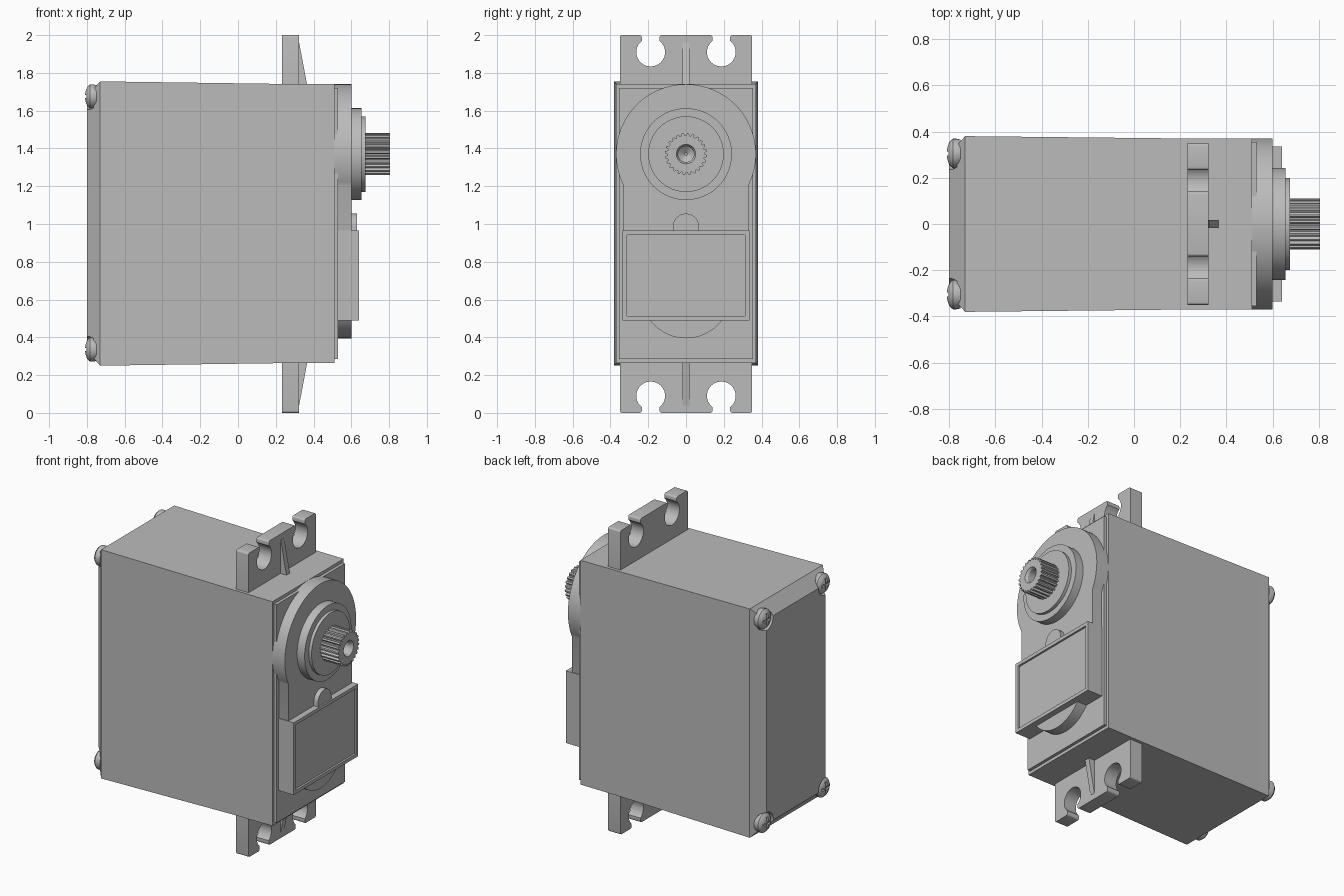
import bpy, bmesh
from math import sin, cos, pi, acos, asin, sqrt

cube = bpy.data.objects.get("Cube")
if cube:
    bpy.data.objects.remove(cube, do_unlink=True)

grey = bpy.data.materials.new("plastic_grey")
grey.use_nodes = True
grey.diffuse_color = (0.5, 0.5, 0.5, 1)
grey.node_tree.nodes["Principled BSDF"].inputs["Base Color"].default_value = (0.5, 0.5, 0.5, 1)


def finish(name, bm, smooth=False):
    bmesh.ops.remove_doubles(bm, verts=bm.verts, dist=1e-5)
    bmesh.ops.recalc_face_normals(bm, faces=bm.faces)
    mesh = bpy.data.meshes.new(name)
    bm.to_mesh(mesh)
    bm.free()
    mesh.materials.append(grey)
    obj = bpy.data.objects.new(name, mesh)
    bpy.context.collection.objects.link(obj)
    if smooth:
        smooth_curves(obj)
    return obj


def smooth_curves(obj):
    bpy.ops.object.select_all(action="DESELECT")
    obj.select_set(True)
    bpy.context.view_layer.objects.active = obj
    bpy.ops.object.shade_smooth_by_angle(angle=pi / 6)


def loft(name, rings, smooth=False):
    """Skin a list of equal-length point rings and cap both ends."""
    bm = bmesh.new()
    rows = [[bm.verts.new(p) for p in ring] for ring in rings]
    n = len(rows[0])
    for a, b in zip(rows, rows[1:]):
        for i in range(n):
            j = (i + 1) % n
            bm.faces.new((a[i], a[j], b[j], b[i]))
    bm.faces.new(rows[0])
    bm.faces.new(rows[-1])
    return finish(name, bm, smooth)


def prism(name, outline, x0, x1, smooth=False):
    """Extrude a (y, z) outline along x."""
    return loft(name, [[(x, y, z) for y, z in outline] for x in (x0, x1)], smooth)


def box(name, x0, x1, y0, y1, z0, z1):
    return prism(name, [(y0, z0), (y1, z0), (y1, z1), (y0, z1)], x0, x1)


def lathe(name, profile, y=0, z=0, n=64):
    """Turn an (x, radius) profile about an axis parallel to x."""
    return loft(name, [[(x, y + r * cos(2 * pi * i / n), z + r * sin(2 * pi * i / n))
                        for i in range(n)] for x, r in profile], True)


def arc(cy, cz, r, a0, a1, n):
    return [(cy + r * cos(a0 + (a1 - a0) * i / n), cz + r * sin(a0 + (a1 - a0) * i / n))
            for i in range(n + 1)]


def cut(obj, cutter):
    """Subtract the cutter for good, then delete it."""
    mod = obj.modifiers.new("cut", "BOOLEAN")
    mod.operation, mod.solver, mod.object = "DIFFERENCE", "EXACT", cutter
    deps = bpy.context.evaluated_depsgraph_get()
    mesh = bpy.data.meshes.new_from_object(obj.evaluated_get(deps))
    obj.modifiers.clear()
    obj.data = mesh
    bpy.data.objects.remove(cutter, do_unlink=True)


# Tapered case with a bevelled back
sections = [(-0.8, 0.305, 0.33, 1.675), (-0.73, 0.38, 0.25, 1.755),
            (0.2, 0.37, 0.263, 1.742), (0.51, 0.37, 0.265, 1.74)]
case = loft("case", [[(x, -h, z0), (x, h, z0), (x, h, z1), (x, -h, z1)]
                     for x, h, z0, z1 in sections])
corners = [(y, z) for y in (-0.305, 0.305) for z in (0.335, 1.675)]
for y, z in corners:
    cut(case, lathe("screw_seat", [(-0.9, 0.07), (-0.765, 0.07)], y, z, 32))
smooth_curves(case)

# Cross-head screws in the back corners
screw = lathe("case_screw", [(-0.75, 0.06), (-0.768, 0.064), (-0.783, 0.064), (-0.796, 0.053),
                             (-0.805, 0.035), (-0.81, 0.012), (-0.81, 0.004)], n=32)
cut(screw, box("slot", -0.9, -0.795, -0.008, 0.008, -0.04, 0.04))
cut(screw, box("slot", -0.9, -0.795, -0.04, 0.04, -0.008, 0.008))
smooth_curves(screw)
for i, (y, z) in enumerate(corners):
    part = screw if i == 0 else bpy.data.objects.new("case_screw", screw.data)
    if i:
        bpy.context.collection.objects.link(part)
    part.location = (0, y, z)

# Front lid, gear cover and motor bulge
box("front_lid", 0.5, 0.53, -0.355, 0.355, 0.285, 1.72)
SHAFT_Z = 1.37
drop = acos(0.33 / 0.37)
cover = arc(0, SHAFT_Z, 0.37, -drop, pi + drop, 72) + [(-0.33, 0.52), (0.33, 0.52)]
prism("gear_cover", cover, 0.505, 0.6, True)
lathe("motor_bulge", [(0.52, 0.238), (0.6, 0.238)], 0, 0.633)

# Motor cover block with a sunken panel and a round tab
block = box("motor_cover", 0.52, 0.64, -0.335, 0.335, 0.49, 0.965)
bm = bmesh.new()
bm.from_mesh(block.data)
front = [f for f in bm.faces if f.normal.x > 0.9]
bmesh.ops.inset_region(bm, faces=front, thickness=0.032)
bmesh.ops.inset_region(bm, faces=front, thickness=0.001, depth=-0.012)
bm.to_mesh(block.data)
bm.free()
tab = arc(0, 0.985, 0.07, 0, pi, 24) + [(-0.07, 0.95), (0.07, 0.95)]
prism("round_tab", tab, 0.58, 0.63, True)

# Stepped bearing collar
lathe("bearing_collar", [(0.59, 0.243), (0.655, 0.243), (0.655, 0.2), (0.675, 0.2)], 0, SHAFT_Z)

# Splined output shaft with a screw hole
TEETH = 24
teeth = []
for i in range(TEETH):
    for k, r in ((0, 0.098), (0.25, 0.098), (0.45, 0.111), (0.8, 0.111)):
        a = 2 * pi * (i + k) / TEETH
        teeth.append((r * cos(a), SHAFT_Z + r * sin(a)))
shaft = prism("output_shaft", teeth, 0.66, 0.805)
cut(shaft, lathe("drill", [(0.7, 0.008), (0.725, 0.042), (0.79, 0.042), (0.806, 0.052),
                           (0.83, 0.052)], 0, SHAFT_Z, 32))

# Mounting flanges with open keyhole slots and a tapered rib
HOLE_Y, HOLE_Z, HOLE_R, GAP, LIP = 0.187, 1.91, 0.076, 0.047, 0.012
top = 2.0
neck = asin(sqrt(1 - (GAP / HOLE_R) ** 2))
half = arc(HOLE_Y - GAP - LIP, top - LIP, LIP, pi / 2, 0, 4)
half += arc(HOLE_Y, HOLE_Z, HOLE_R, pi - neck, 2 * pi + neck, 32)
half += arc(HOLE_Y + GAP + LIP, top - LIP, LIP, pi, pi / 2, 4)
half += arc(0.35 - LIP, top - LIP, LIP, pi / 2, 0, 4) + [(0.35, 1.72)]
outline = half + [(-y, z) for y, z in reversed(half)]
for label, flip in (("upper", False), ("lower", True)):
    def level(z):
        return 2 - z if flip else z
    prism(label + "_flange", [(y, level(z)) for y, z in outline], 0.232, 0.322, True)
    side = [(0.31, 1.73), (0.367, 1.73), (0.324, 1.96), (0.31, 1.96)]
    loft(label + "_rib", [[(x, y, level(z)) for x, z in side] for y in (-0.018, 0.018)])
